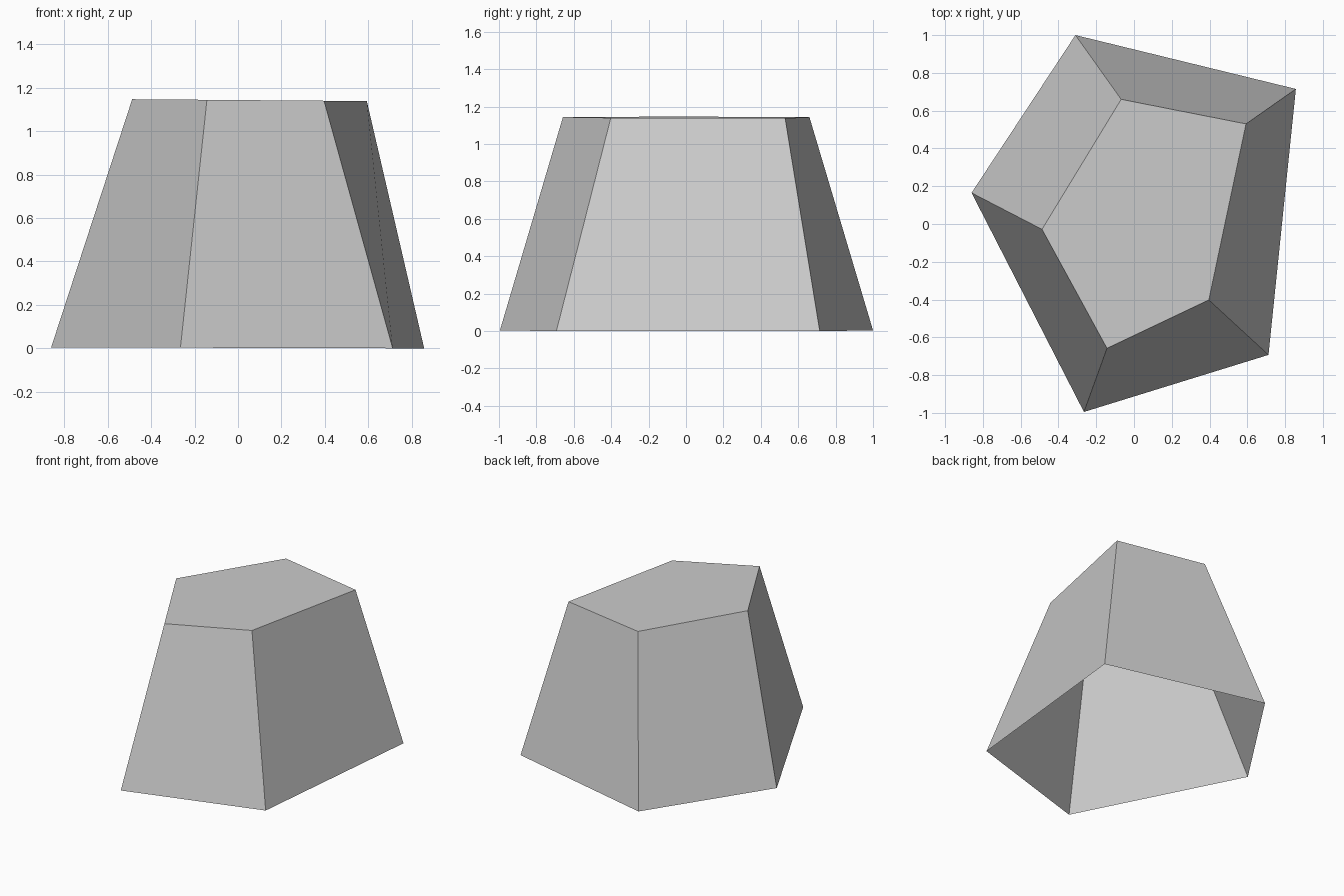
import bpy, bmesh

if "Cube" in bpy.data.objects:
    bpy.data.objects.remove(bpy.data.objects["Cube"])

# Plain grey material
grey = bpy.data.materials.new("light grey")
grey.diffuse_color = (0.6, 0.6, 0.6, 1.0)
grey.use_nodes = True
grey.node_tree.nodes["Principled BSDF"].inputs["Base Color"].default_value = grey.diffuse_color

# Matching outlines of the tapered five-sided shell, listed clockwise from above
base = [(-0.31, 1.0), (0.857, 0.715), (0.712, -0.693), (-0.265, -0.995), (-0.86, 0.165)]
crown = [(-0.068, 0.66), (0.593, 0.53), (0.396, -0.402), (-0.143, -0.658), (-0.487, -0.028)]

bm = bmesh.new()
# Both rims tilt very slightly down towards +x
low = [bm.verts.new((x, y, 0.0025 - 0.0029 * x)) for x, y in base]
high = [bm.verts.new((x, y, 1.143 - 0.008 * x)) for x, y in crown]

# Sloping sides, closed top and open underside
n = len(base)
for i in range(n):
    j = (i + 1) % n
    bm.faces.new((low[j], low[i], high[i], high[j]))
bm.faces.new(high[::-1])

mesh = bpy.data.meshes.new("tapered_shell")
bm.to_mesh(mesh)
bm.free()
mesh.materials.append(grey)
shell = bpy.data.objects.new("tapered_shell", mesh)
bpy.context.collection.objects.link(shell)
